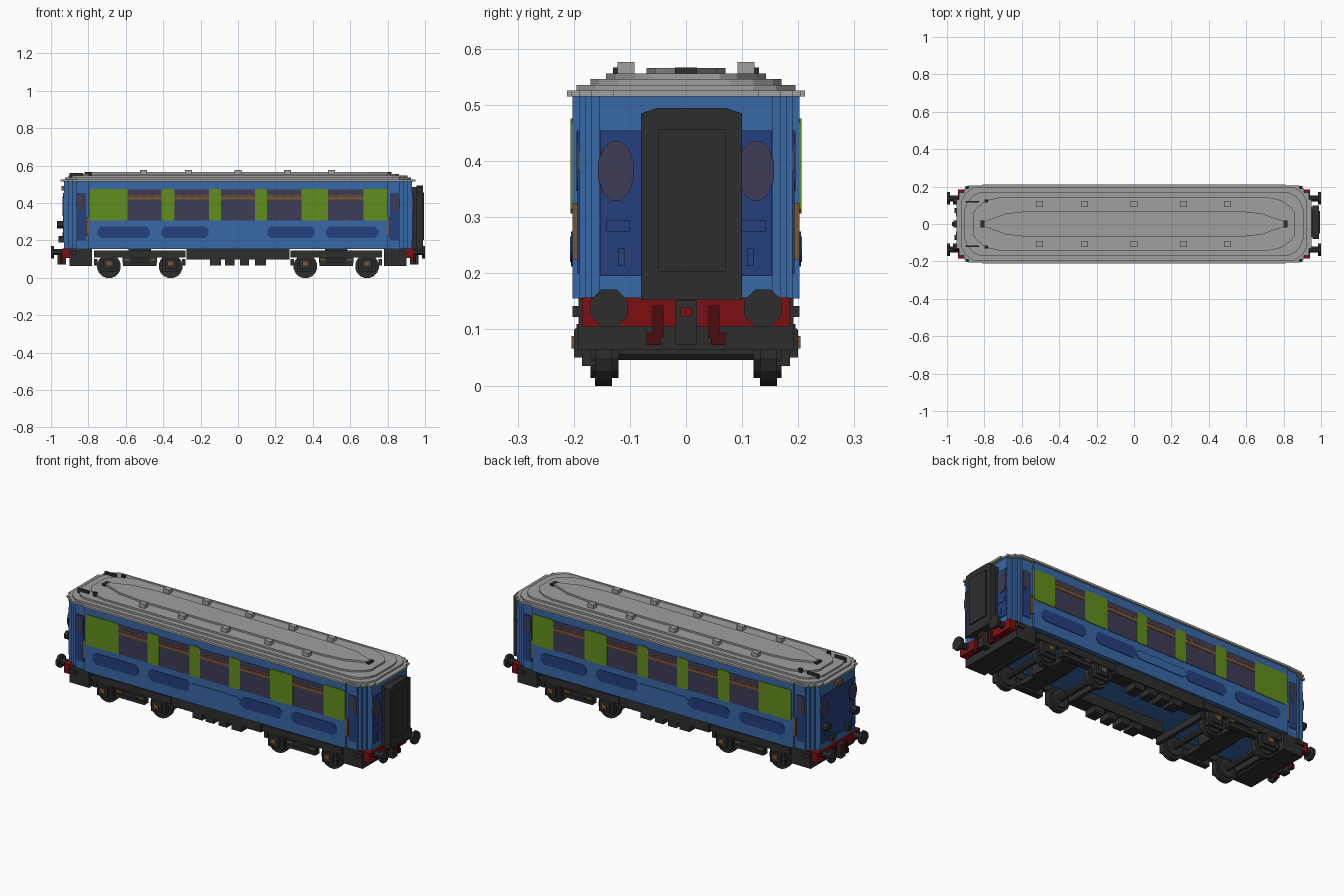
import bpy, bmesh, math

if "Cube" in bpy.data.objects:
    bpy.data.objects.remove(bpy.data.objects["Cube"])


def material(name, rgb):
    m = bpy.data.materials.new(name)
    m.use_nodes = True
    m.diffuse_color = (*rgb, 1)
    m.node_tree.nodes["Principled BSDF"].inputs["Base Color"].default_value = (*rgb, 1)
    return m


BLUE = material("body blue", (0.04, 0.14, 0.38))
NAVY = material("dark blue", (0.018, 0.05, 0.21))
GREEN = material("leaf green", (0.12, 0.27, 0.013))
GREY = material("roof grey", (0.35, 0.35, 0.35))
GLASS = material("window glass", (0.048, 0.045, 0.09))
RED = material("beam red", (0.21, 0.005, 0.006))
MAROON = material("dark red", (0.07, 0.004, 0.005))
BROWN = material("ochre brown", (0.2, 0.09, 0.026))
BLACK = material("charcoal", (0.027, 0.027, 0.027))


def prism(name, pts, axis, lo, hi, mat):
    """Extrude a 2D outline along one axis between lo and hi."""
    put = {"x": lambda p, t: (t, p[0], p[1]),
           "y": lambda p, t: (p[0], t, p[1]),
           "z": lambda p, t: (p[0], p[1], t)}[axis]
    bm = bmesh.new()
    a = [bm.verts.new(put(p, lo)) for p in pts]
    b = [bm.verts.new(put(p, hi)) for p in pts]
    n = len(pts)
    bm.faces.new(a)
    bm.faces.new(b[::-1])
    for i in range(n):
        bm.faces.new((a[i], b[i], b[(i + 1) % n], a[(i + 1) % n]))
    bmesh.ops.recalc_face_normals(bm, faces=bm.faces)
    me = bpy.data.meshes.new(name)
    bm.to_mesh(me)
    bm.free()
    me.materials.append(mat)
    ob = bpy.data.objects.new(name, me)
    bpy.context.collection.objects.link(ob)
    return ob


def box(name, x, y, z, mat):
    x, y = sorted(x), sorted(y)
    rect = [(x[0], y[0]), (x[1], y[0]), (x[1], y[1]), (x[0], y[1])]
    return prism(name, rect, "z", z[0], z[1], mat)


def quad_sym(q):
    """Mirror a quarter outline into a full plan."""
    return (q + [(x, -y) for x, y in q[::-1]] + [(-x, -y) for x, y in q]
            + [(-x, y) for x, y in q[::-1]])


def oval(cx, cz, rx, rz, n=12):
    return [(cx + rx * math.cos(2 * math.pi * (i + .5) / n),
             cz + rz * math.sin(2 * math.pi * (i + .5) / n)) for i in range(n)]


def lozenge(x0, x1, z0, z1, c=0.02):
    return [(x0 + c, z0), (x1 - c, z0), (x1, z0 + c), (x1, z1 - c),
            (x1 - c, z1), (x0 + c, z1), (x0, z1 - c), (x0, z0 + c)]


# Body shell with stepped corners
plan = [(.80, .202), (.80, .19), (.865, .19), (.865, .18), (.885, .18),
        (.885, .168), (.905, .168), (.905, .155), (.93, .155)]
prism("body_shell", quad_sym(plan), "z", .155, .515, BLUE)

# Layered roof
layers = [
    (.515, .526, [(.81, .212), (.81, .205), (.885, .205), (.885, .19), (.91, .19),
                  (.91, .168), (.935, .168), (.935, .13), (.95, .13)]),
    (.526, .536, [(.86, .195), (.88, .18), (.905, .16), (.925, .12)]),
    (.536, .546, [(.82, .17), (.86, .155), (.89, .12), (.905, .08)]),
    (.546, .556, [(.72, .143), (.79, .125), (.84, .09), (.86, .06)]),
    (.556, .566, [(.56, .07), (.69, .055), (.74, .035), (.80, .015)])]
for i, (z0, z1, q) in enumerate(layers):
    prism(f"roof_layer_{i + 1}", quad_sym(q), "z", z0, z1, GREY)
for s in (-1, 1):
    for x in (-.505, -.265, 0, .265, .5):
        box("roof_vent", (x - .018, x + .018), (s * .092, s * .122), (.545, .577), GREY)
    box("roof_end_fitting", (s * .80, s * .82), (-.02, .02), (.55, .567), BLACK)
    box("roof_antenna", (-.90, -.83), (s * .116, s * .124), (.53, .562), BLACK)
    box("antenna_foot", (-.80, -.78), (s * .116, s * .13), (.54, .567), BLACK)

# Long sides: green panels, windows, lower stripes
greens = [(-.79, -.59), (-.41, -.34), (-.155, -.09), (.09, .155), (.34, .48), (.67, .825)]
windows = [(-.59, -.41), (-.34, -.155), (-.09, .09), (.155, .34), (.48, .67)]
stripes = [(-.75, -.47), (-.41, -.155), (.155, .41), (.47, .75)]
for s in (-1, 1):
    for x0, x1 in greens:
        prism("green_panel", lozenge(x0, min(x1, .80), .307, .476, .008),
              "y", s * .20, s * .206, GREEN)
    for x0, x1 in windows:
        box("side_window", (x0, x1), (s * .20, s * .204), (.307, .472), GLASS)
        box("window_rail", (x0, x1), (s * .20, s * .206), (.418, .434), BROWN)
        w = (x1 - x0) / 4
        for k in range(4):
            cx = x0 + (k + .5) * w
            box("window_slat", (cx - .36 * w, cx + .36 * w), (s * .20, s * .2055),
                (.441, .447), BROWN)
    for x0, x1 in stripes:
        prism("side_stripe", lozenge(x0, x1, .212, .275), "y", s * .20, s * .205, NAVY)
    prism("centre_stripe", lozenge(-.16, .16, .22, .266), "y", s * .20, s * .207, BLUE)
    # Corner doors and grab rails
    for e in (-1, 1):
        box("corner_door", (e * .812, e * .862), (s * .188, s * .193), (.20, .455), NAVY)
        prism("corner_door_window", oval(e * .84, .40, .024, .055), "y",
              s * .19, s * .195, GLASS)
        box("grab_rail", (e * .80, e * .813), (s * .182, s * .202), (.225, .325), BROWN)

# End walls
for e in (-1, 1):
    box("end_panel", (e * .925, e * .935), (-.153, .153), (.195, .455), NAVY)
    for s in (-1, 1):
        prism("end_window", oval(s * .125, .383, .033, .055), "x", e * .93, e * .939, GLASS)
        box("end_plate", (e * .93, e * .938), (s * .10, s * .143), (.275, .295), NAVY)
        box("end_latch", (e * .93, e * .938), (s * .11, s * .12), (.213, .245), NAVY)

# Enclosed gangway on one end
box("gangway_bellows", (.92, .965), (-.07, .09), (.155, .485), BLACK)
prism("gangway_frame", [(y + .01, z) for y, z in
                        [(-.09, .153), (.09, .153), (.09, .485), (.06, .495),
                         (-.06, .495), (-.09, .485)]], "x", .955, .988, BLACK)
box("gangway_door", (.98, .995), (-.05, .07), (.203, .457), BLACK)

# Lamps and fittings on the other end
box("top_lamp", (-.945, -.92), (-.025, .025), (.468, .492), BROWN)
for s in (-1, 1):
    prism("tail_lamp", oval(s * .125, .285, .022, .022, 8), "x", -.968, -.93, BLACK)
    box("end_step", (-.96, -.93), (s * .06, s * .085), (.19, .225), BLACK)

# Red buffer beams, buffers and couplers
for e in (-1, 1):
    box("buffer_beam", (e * .86, e * .94), (-.185, .185), (.105, .157), RED)
    box("end_underframe", (e * .78, e * .90), (-.192, .192), (.064, .156), BLACK)
    box("coupler_block", (e * .92, e * .965), (-.02, .02), (.072, .152), BLACK)
    box("coupler_hook", (e * .96, e * .972), (-.01, .01), (.122, .14), RED)
    for s in (-1, 1):
        prism("buffer_shaft", oval(s * .137, .138, .018, .018, 8), "x", e * .93, e * .99, BLACK)
        prism("buffer_head", oval(s * .137, .138, .036, .036, 8), "x", e * .983, e * 1.0, BLACK)
        box("brake_hose", (e * .935, e * .953), (s * .04, s * .06), (.085, .143), MAROON)
        box("hose_end", (e * .935, e * .953), (s * .045, s * .07), (.072, .095), MAROON)
        box("corner_step", (e * .86, e * .90), (s * .18, s * .202), (.122, .142), BLACK)

# Two bogies
for c in (-.525, .525):
    box("bogie_pivot", (c - .06, c + .06), (-.07, .07), (.08, .156), BLACK)
    box("bogie_bolster", (c - .05, c + .05), (-.19, .19), (.075, .10), BLACK)
    for e in (-1, 1):
        box("bogie_crossbeam", (c + e * .225, c + e * .245), (-.17, .17), (.065, .10), BLACK)
    for s in (-1, 1):
        box("bogie_top_beam", (c - .245, c + .245), (s * .165, s * .19), (.108, .145), BLACK)
        box("bogie_lower_bar", (c - .09, c + .09), (s * .165, s * .20), (.064, .082), BLACK)
        for d in (-.07, .07):
            box("bogie_spring", (c + d - .022, c + d + .022), (s * .168, s * .195),
                (.08, .11), BLACK)
            box("spring_cap", (c + d - .014, c + d + .014), (s * .185, s * .198),
                (.092, .102), BROWN)
        for d in (-.165, .165):
            x = c + d
            prism("wheel", oval(x, .062, .064, .064, 16), "y", s * .132, s * .162, BLACK)
            prism("wheel_flange_hub", oval(x, .062, .05, .05, 12), "y", s * .12, s * .17, BLACK)
            box("axle_guard", (x - .045, x + .045), (s * .16, s * .185), (.035, .11), BLACK)
            box("axle_box", (x - .03, x + .03), (s * .175, s * .20), (.05, .10), BLACK)
            box("axle_box_cover", (x - .013, x + .013), (s * .195, s * .204),
                (.066, .088), BROWN)
    for d in (-.165, .165):
        prism("axle", oval(c + d, .062, .018, .018, 8), "y", -.14, .14, BLACK)

# Underfloor equipment along both edges
for s in (-1, 1):
    box("equipment_rail", (-.275, .275), (s * .11, s * .19), (.098, .157), BLACK)
    for x0, x1 in [(-.15, -.09), (-.07, -.02), (.01, .06), (.09, .15)]:
        box("equipment_box", (x0, x1), (s * .115, s * .185), (.065, .10), BLACK)
